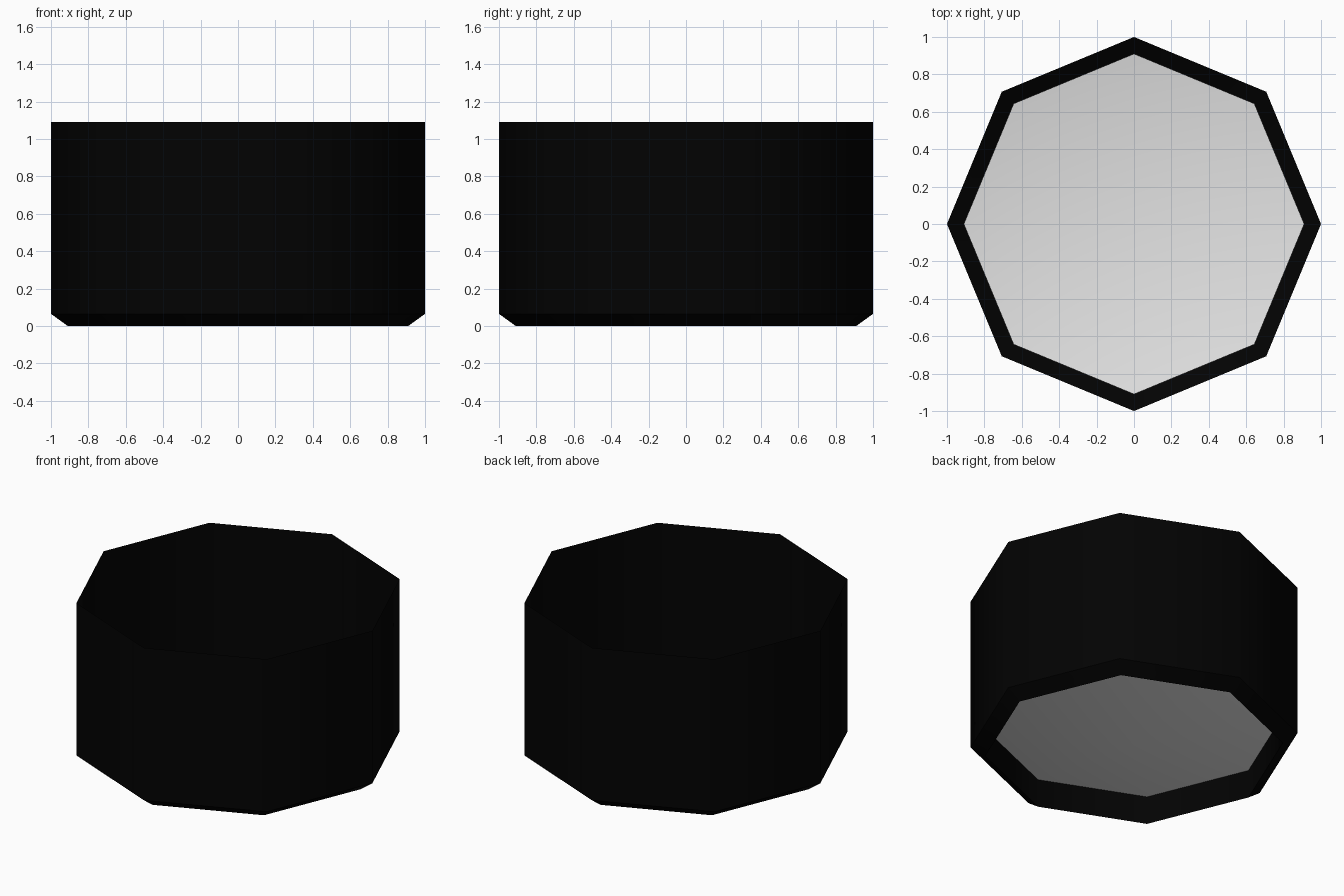
import bpy, bmesh, math

if "Cube" in bpy.data.objects:
    bpy.data.objects.remove(bpy.data.objects["Cube"])

SIDES = 8
# profile: floor edge, foot, top of bevel, open rim (radius, height)
PROFILE = [(0.91, 0.19), (0.91, 0.0), (1.0, 0.065), (1.0, 1.09)]
FLOOR_CENTRE = 0.03


def material(name, color):
    m = bpy.data.materials.new(name)
    m.diffuse_color = (*color, 1.0)
    m.use_nodes = True
    m.node_tree.nodes["Principled BSDF"].inputs["Base Color"].default_value = m.diffuse_color
    return m


bm = bmesh.new()
rings = []
for r, z in PROFILE:
    rings.append([bm.verts.new((r * math.cos(math.tau * i / SIDES),
                                r * math.sin(math.tau * i / SIDES), z))
                  for i in range(SIDES)])

# thin outer wall, bevelled foot and inner skirt
for low, high in zip(rings, rings[1:]):
    for i in range(SIDES):
        j = (i + 1) % SIDES
        bm.faces.new((low[i], low[j], high[j], high[i]))

# shallow dished floor
centre = bm.verts.new((0, 0, FLOOR_CENTRE))
for i in range(SIDES):
    f = bm.faces.new((rings[0][(i + 1) % SIDES], rings[0][i], centre))
    f.material_index = 1

for f in bm.faces:
    f.smooth = True

# keep foot and floor edges crisp
for ring in rings[:3]:
    for i in range(SIDES):
        bm.edges.get((ring[i], ring[(i + 1) % SIDES])).smooth = False

mesh = bpy.data.meshes.new("octagonal_tub")
bm.to_mesh(mesh)
bm.free()
mesh.materials.append(material("black wall", (0.0007, 0.0007, 0.0007)))
mesh.materials.append(material("light grey floor", (0.78, 0.78, 0.78)))
tub = bpy.data.objects.new("octagonal_tub", mesh)
bpy.context.collection.objects.link(tub)
